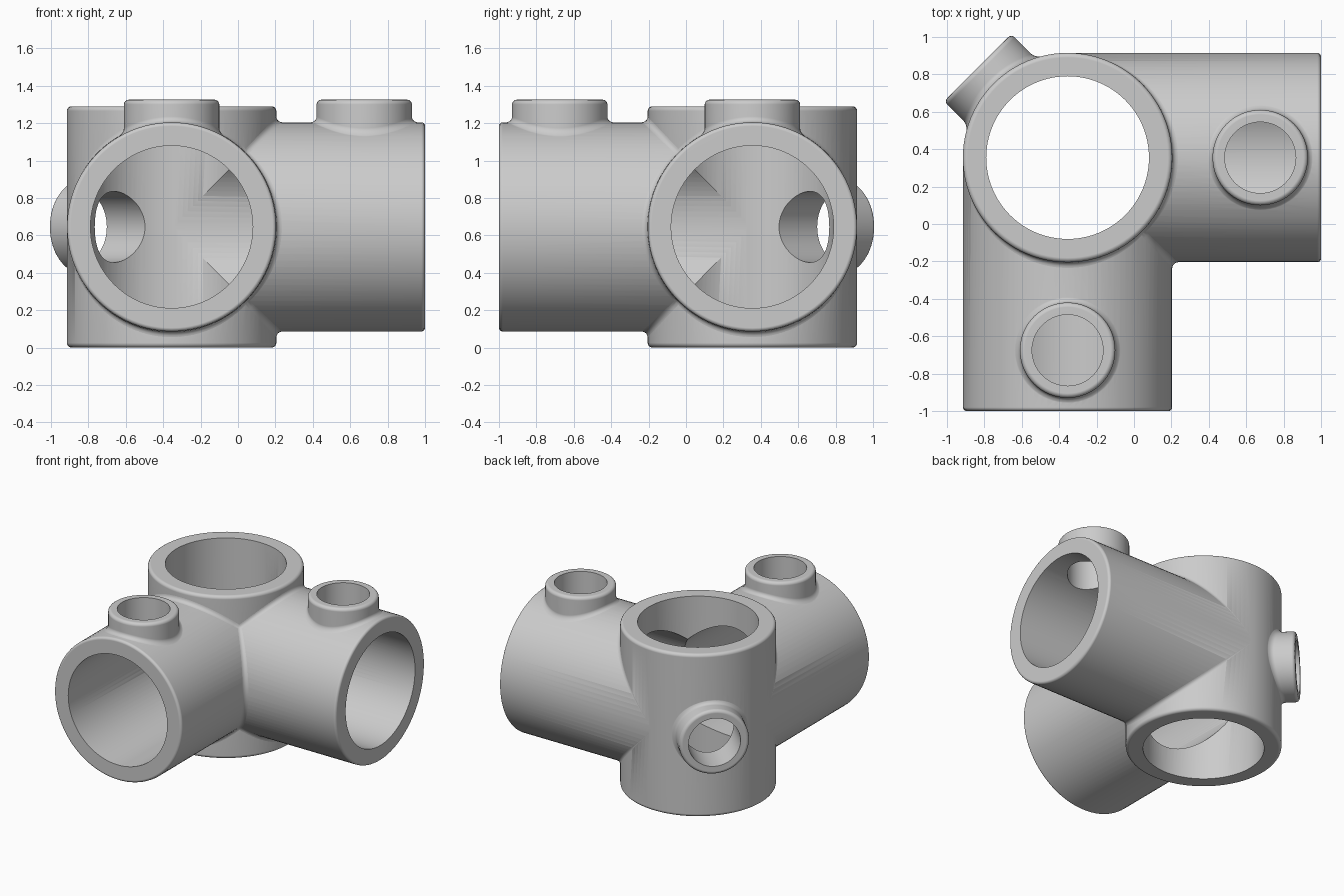
import bpy, bmesh, math
from mathutils import Vector, Matrix

if "Cube" in bpy.data.objects:
    bpy.data.objects.remove(bpy.data.objects["Cube"])

C = Vector((-0.355, 0.355, 0.645))      # where the three pipe axes meet
R, BORE, HALF, REACH = 0.56, 0.435, 0.645, 1.355
BR, BB, BTOP = 0.255, 0.19, 0.68        # boss radius, hole, height from axis
F = 0.03                                # fillet radius
X, Y, Z = Vector((1, 0, 0)), Vector((0, 1, 0)), Vector((0, 0, 1))


def finish(name, bm):
    me = bpy.data.meshes.new(name)
    bm.to_mesh(me)
    bm.free()
    ob = bpy.data.objects.new(name, me)
    bpy.context.collection.objects.link(ob)
    return ob


def rings(name, prof, origin, axis, side, n=96):
    """Solid of stacked rings (radius, height or height(angle)) along axis."""
    zc, xc = axis.normalized(), side.normalized()
    yc = zc.cross(xc)
    bm = bmesh.new()
    rows = []
    for r, h in prof:
        row = []
        for i in range(n):
            a = 2 * math.pi * i / n
            hh = h(a) if callable(h) else h
            row.append(bm.verts.new(origin + xc * r * math.cos(a) + yc * r * math.sin(a) + zc * hh))
        rows.append(row)
    for p, q in zip(rows, rows[1:]):
        for i in range(n):
            j = (i + 1) % n
            bm.faces.new((p[i], p[j], q[j], q[i]))
    bm.faces.new(rows[0][::-1])
    bm.faces.new(rows[-1])
    return finish(name, bm)


def rim(r, h, b, steps=4):
    """Rounded outer edge at the top of a cylinder."""
    return [(r - b + b * math.cos(k * math.pi / 2 / steps),
             h - b + b * math.sin(k * math.pi / 2 / steps)) for k in range(steps + 1)]


def boss(name, origin, axis, side):
    """Short boss with a fillet that follows the pipe surface."""
    def surf(rho, lift):
        return lambda a: math.sqrt(R * R - (rho * math.sin(a)) ** 2) + lift
    prof = [(BR + F, 0.45), (BR + F, surf(BR + F, -0.002))]
    for k in range(1, 6):
        t = k * math.pi / 10
        rho = BR + F - F * math.sin(t)
        prof.append((rho, surf(rho, F - F * math.cos(t))))
    return rings(name, prof + rim(BR, BTOP, 0.025), origin, axis, side, 64)


# Pipes
body = rings("pipe_fitting", [(r, -h) for r, h in reversed(rim(R, HALF, 0.025))]
             + rim(R, HALF, 0.025), C, Z, X)
side_x = rings("side_pipe", [(R - 0.0005, 0)] + rim(R - 0.0005, REACH, 0.02), C, X, Z)
side_y = rings("front_pipe", [(R - 0.001, 0)] + rim(R - 0.001, REACH, 0.02), C, -Y, Z)

# Bosses and their frames
frames = [(Vector((0.675, C.y, C.z)), Z, X),
          (Vector((C.x, -0.675, C.z)), Z, Y),
          (C.copy(), Vector((-1, 1, 0)), Z)]
adds = [side_x, side_y] + [boss("boss", *f) for f in frames]

# Bores
cuts = [rings("bore", [(BORE, -1), (BORE, 1)], C, Z, X),
        rings("bore", [(BORE - 0.0005, 0), (BORE - 0.0005, 1.6)], C, X, Z),
        rings("bore", [(BORE - 0.001, 0), (BORE - 0.001, 1.6)], C, -Y, Z)]
cuts += [rings("bore", [(BB, 0.1), (BB, 0.9)], *f, 64) for f in frames]

bpy.context.view_layer.objects.active = body
body.select_set(True)
for ob in adds + cuts:
    m = body.modifiers.new("bool", 'BOOLEAN')
    m.operation = 'UNION' if ob in adds else 'DIFFERENCE'
    m.solver = 'EXACT'
    m.object = ob
    bpy.ops.object.modifier_apply(modifier=m.name)
for ob in adds + cuts:
    bpy.data.objects.remove(ob)
bpy.ops.object.shade_smooth_by_angle(angle=math.radians(30))
wn = body.modifiers.new("normals", 'WEIGHTED_NORMAL')
wn.keep_sharp = True

# Fillets where the pipes meet
bm = bmesh.new()


def face(pts, centre):
    f = bm.faces.new([bm.verts.new(p) for p in pts])
    f.normal_update()
    if f.normal.dot(centre - pts[0]) < 0:
        f.normal_flip()


def crease(d1, d2, d3, a0, a1, n=40, s=4):
    rows = []
    for i in range(n + 1):
        a = math.radians(a0 + (a1 - a0) * i / n)
        ca, sa = math.cos(a), math.sin(a)
        mid = C + (R + F) * (ca * (d1 + d2) + sa * d3)
        n1, n2 = ca * d2 + sa * d3, ca * d1 + sa * d3
        arc = [mid - F * n1.lerp(n2, k / s).normalized() for k in range(s + 1)]
        rows.append((mid, arc))
    for (m, p), (_, q) in zip(rows, rows[1:]):
        for k in range(s):
            face((p[k], p[k + 1], q[k + 1], q[k]), m)
    for ang, (m, p) in ((a0, rows[0]), (a1, rows[-1])):
        if abs(ang) == 45:              # ball corner where three fillets meet
            tip = m - F * (m - C).normalized()
            for k in range(s):
                face((p[k], p[k + 1], tip), m)


for up in (Z, -Z):
    crease(up, X, -Y, -86, 45)
    crease(up, -Y, X, -86, 45)
crease(X, -Y, Z, -45, 45)
bmesh.ops.remove_doubles(bm, verts=bm.verts, dist=0.00005)
fil = finish("crease_fillets", bm)
for p in fil.data.polygons:
    p.use_smooth = True
